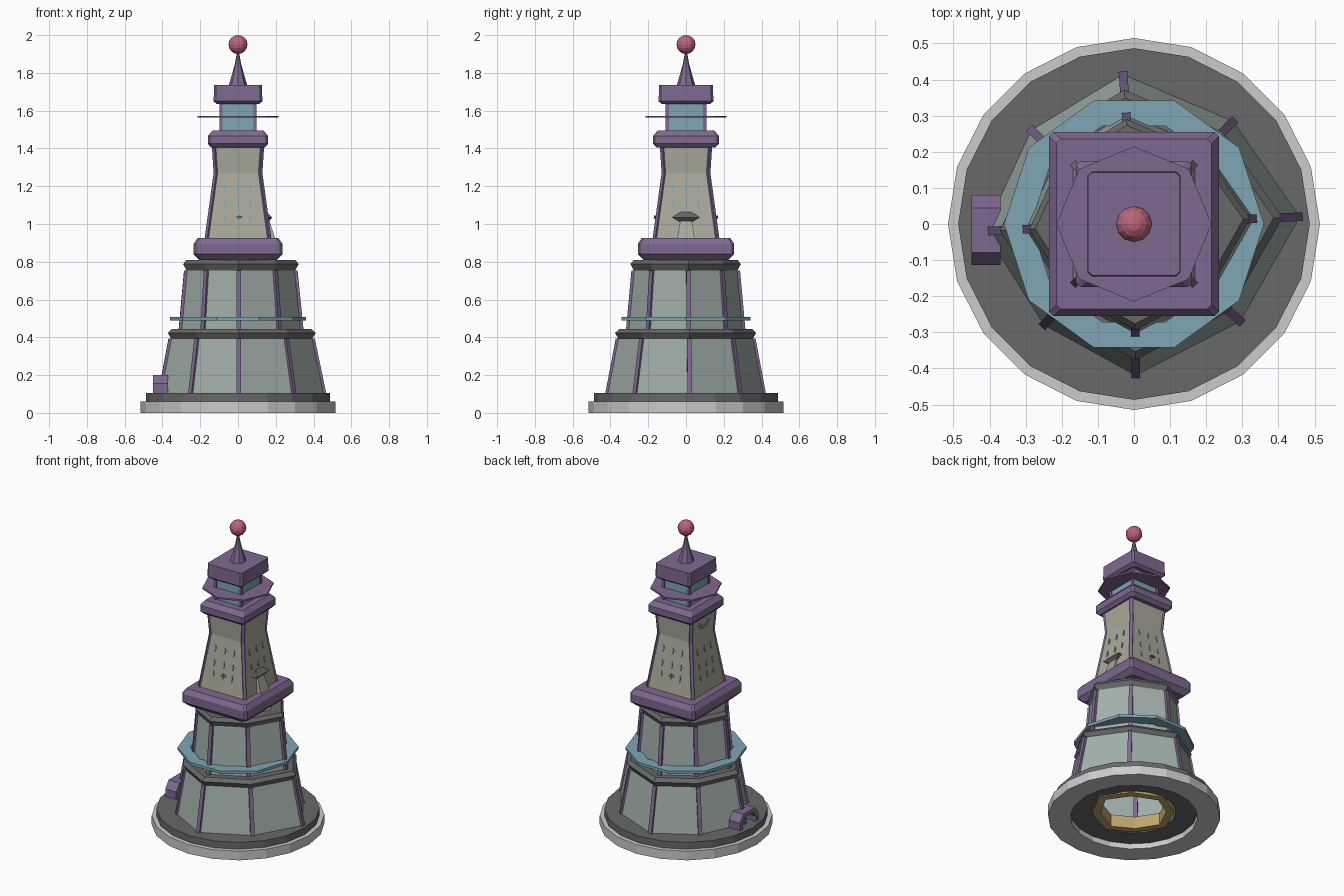
import bpy, bmesh, math
from mathutils import Vector

if "Cube" in bpy.data.objects:
    bpy.data.objects.remove(bpy.data.objects["Cube"])


def mat(name, r, g, b):
    m = bpy.data.materials.new(name)
    m.diffuse_color = (r, g, b, 1)
    m.use_nodes = True
    m.node_tree.nodes["Principled BSDF"].inputs["Base Color"].default_value = m.diffuse_color
    return m


PURPLE = mat("purple", .21, .14, .28)
WALL = mat("pale_green", .36, .43, .40)
STONE = mat("beige", .40, .40, .33)
BLUE = mat("blue", .21, .38, .46)
DARK = mat("dark_grey", .14, .14, .14)
TAN = mat("tan", .52, .38, .16)
PINK = mat("pink", .50, .13, .19)


def loft(name, rings, m=None, closed=False, caps=True, wrap=True):
    """Skin a stack of equal-length point rings; closed joins last to first."""
    bm = bmesh.new()
    vs = [[bm.verts.new(p) for p in r] for r in rings]
    n = len(rings[0])
    pairs = list(zip(vs, vs[1:])) + ([(vs[-1], vs[0])] if closed else [])
    for a, b in pairs:
        for i in range(n if wrap else n - 1):
            j = (i + 1) % n
            bm.faces.new((a[i], a[j], b[j], b[i]))
    if caps and not closed:
        bm.faces.new(vs[0][::-1])
        bm.faces.new(vs[-1])
    bmesh.ops.recalc_face_normals(bm, faces=bm.faces)
    me = bpy.data.meshes.new(name)
    bm.to_mesh(me)
    bm.free()
    ob = bpy.data.objects.new(name, me)
    bpy.context.collection.objects.link(ob)
    if m:
        me.materials.append(m)
    return ob


def circle(n, r, z):
    return [(r * math.cos(math.tau * i / n), r * math.sin(math.tau * i / n), z) for i in range(n)]


def rect(hx, hy, z, c=.012):
    return [(hx, hy - c, z), (hx - c, hy, z), (c - hx, hy, z), (-hx, hy - c, z),
            (-hx, c - hy, z), (c - hx, -hy, z), (hx - c, -hy, z), (hx, c - hy, z)]


# Slightly irregular eight-sided plan shared by the lower tiers
PLAN = [(.46, .02), (.275, .285), (-.03, .415), (-.285, .26),
        (-.415, -.02), (-.25, -.28), (.005, -.42), (.295, -.27)]


def plan(s, z):
    return [(x * s, y * s, z) for x, y in PLAN]


def bar(name, p, q, w, ang, m):
    """Square bar from p to q, turned to face ang."""
    u = Vector((math.cos(ang), math.sin(ang), 0)) * w / 2
    v = Vector((-u.y, u.x, 0))
    return loft(name, [[Vector(e) + u * a + v * b for a, b in ((1, 1), (-1, 1), (-1, -1), (1, -1))]
                       for e in (p, q)], m)


# Round base and plinth with an opening underneath
loft("base_ring", [circle(20, .515, 0), circle(20, .515, .06), circle(20, .38, .06),
                   circle(20, .38, 0)], closed=True)
loft("plinth", [circle(20, .487, .035), circle(20, .487, .105), circle(20, .25, .105),
                circle(20, .25, .035)], DARK, closed=True)
loft("floor_rim", [plan(.62, .03), plan(.62, .11), plan(.5, .11), plan(.5, .03)], TAN, closed=True)


# Two eight-sided tiers with corner strips and ledges
def tier(name, z0, s0, z1, s1, ztop, sl):
    loft(name + "_wall", [plan(s0, z0), plan(s1, z1)], WALL, caps=False)
    for i, (x, y) in enumerate(PLAN):
        bar(f"{name}_strip_{i}", (x * s0 * .99, y * s0 * .99, z0), (x * s1 * .99, y * s1 * .99, z1),
            .024, math.atan2(y, x), PURPLE)
    loft(name + "_ledge", [plan(s1 * .98, z1 - .005), plan(sl, ztop - .022), plan(sl * .94, ztop),
                           plan(sl * .72, ztop), plan(sl * .72, z1 - .005)], DARK, closed=True)


tier("lower_tier", .1, 1.0, .395, .865, .445, .895)
tier("upper_tier", .44, .735, .755, .665, .81, .70)

# Thin walkway ring
loft("walkway_ring", [circle(10, .36, .49), circle(10, .36, .508), circle(10, .285, .508),
                      circle(10, .285, .49)], BLUE, closed=True)

# Arched doorway on the left
outer = [(-.097, .1), (-.097, .155), (-.062, .2), (.062, .2), (.097, .155), (.097, .1)]
inner = [(y * .68, .1 + (z - .1) * .72) for y, z in outer]
loft("door_arch", [[(x, y - .017, z) for y, z in s] for x, s in
                   ((-.45, outer), (-.45, inner), (-.37, inner), (-.37, outer))],
     PURPLE, closed=True, wrap=False)

# Square purple collar
loft("collar", [rect(.205, .225, .81), rect(.235, .255, .84), rect(.235, .255, .895),
                rect(.215, .235, .925), rect(.14, .14, .925), rect(.14, .14, .81)], PURPLE, closed=True)

# Waisted square tower with corner strips
LEVELS = [(.173, .9), (.122, 1.27), (.132, 1.42)]
loft("tower", [rect(h, h, z) for h, z in LEVELS], STONE, caps=False)
for sx in (-1, 1):
    for sy in (-1, 1):
        for k, ((h, z), (g, w)) in enumerate(zip(LEVELS, LEVELS[1:])):
            h, g = h - .007, g - .007
            bar(f"tower_strip_{sx}_{sy}_{k}", (sx * h, sy * h, z), (sx * g, sy * g, w), .02,
                math.atan2(sy, sx), PURPLE)


def side(k, d, t, z):
    """Point at depth d and sideways offset t on tower side k (0 right, 1 back, 2 left, 3 front)."""
    a = k * math.pi / 2
    return (d * math.cos(a) - t * math.sin(a), d * math.sin(a) + t * math.cos(a), z)


def depth(z):
    return .173 - (z - .9) * .051 / .37 if z < 1.27 else .122 + (z - 1.27) * .01 / .15


def diamond(name, k, t, z, w, h, m, out=.005):
    pts = [(0, h), (w, 0), (0, -h), (-w, 0)]
    loft(name, [[side(k, depth(z + b) + o, t + a, z + b) for a, b in pts] for o in (-.01, out)], m)


# Small windows and hoods on all sides
for k in range(4):
    for t in (-.07, 0, .065):
        for z in (1.03, 1.10, 1.19):
            if k == 0 and z < 1.05:
                continue
            diamond(f"window_{k}_{z}_{t}", k, t, z, .007, .02, BLUE)
    if k in (1, 3):
        diamond(f"window_hood_{k}", k, .008, 1.037, .018, .008, DARK, .016)

# Fan of slots high on the left side
for i in range(5):
    a = math.radians(200 + i * 35)
    diamond(f"fan_slot_{i}", 2, .05 * math.cos(a), 1.375 + .04 * math.sin(a), .012, .012, BLUE)

# Bay with wide hood on the right side
loft("bay_wall", [[(x0, -w, z), (x1, -w, z), (x1, w, z), (x0, w, z)] for x0, x1, w, z in
                  ((.13, .205, .05, .9), (.13, .165, .03, 1.02))], STONE)
loft("bay_hood", [[(.12, -w, z), (x1, -w, z), (x1, w, z), (.12, w, z)] for x1, w, z in
                  ((.16, .03, 1.01), (.182, .072, 1.035), (.15, .025, 1.065))], DARK)

# Cornice, lantern room, gallery and cap
loft("cornice", [rect(.142, .155, 1.405), rect(.16, .175, 1.425), rect(.16, .175, 1.465),
                 rect(.135, .15, 1.495)], PURPLE)
loft("lantern_room", [rect(.094, .103, 1.48), rect(.094, .103, 1.65)], BLUE)
for sx in (-1, 1):
    for sy in (-1, 1):
        bar(f"lantern_post_{sx}_{sy}", (sx * .09, sy * .099, 1.48), (sx * .09, sy * .099, 1.65), .018, 0, PURPLE)
loft("gallery", [circle(8, .215, 1.563), circle(8, .215, 1.573)], PURPLE)
loft("cap", [rect(.112, .127, 1.635), rect(.129, .145, 1.65), rect(.127, .143, 1.735)], PURPLE)

# Spire and ball
loft("spire", [circle(8, r, z) for r, z in ((.05, 1.73), (.034, 1.785), (.016, 1.85), (.004, 1.92))], PURPLE)
bpy.ops.mesh.primitive_uv_sphere_add(segments=12, ring_count=8, radius=.05, location=(0, 0, 1.95))
ball = bpy.context.object
ball.name = "top_ball"
ball.data.materials.append(PINK)
